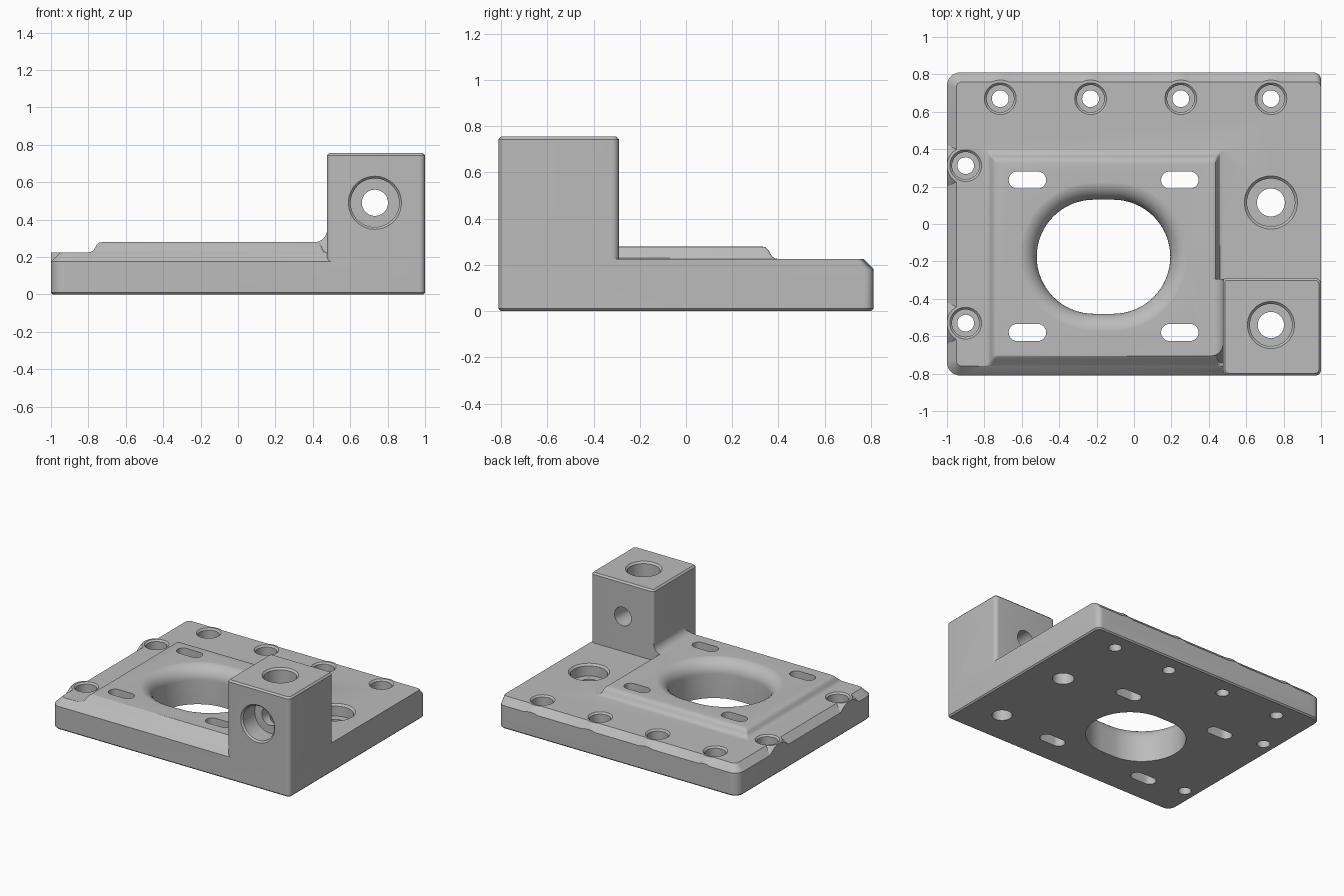
import bpy, bmesh, math
from mathutils import Matrix, Vector

cube = bpy.data.objects.get("Cube")
if cube:
    bpy.data.objects.remove(cube, do_unlink=True)

grey = bpy.data.materials.new("machined_grey")
grey.use_nodes = True
COLOUR = (0.5, 0.5, 0.5, 1)
grey.diffuse_color = COLOUR
grey.node_tree.nodes["Principled BSDF"].inputs["Base Color"].default_value = COLOUR


def loft(name, rings, matrix=Matrix()):
    """Solid through closed rings of equal point count."""
    bm = bmesh.new()
    loops = [[bm.verts.new(matrix @ Vector(p)) for p in ring] for ring in rings]
    n = len(loops[0])
    for low, high in zip(loops, loops[1:]):
        for i in range(n):
            j = (i + 1) % n
            bm.faces.new((low[i], low[j], high[j], high[i]))
    bm.faces.new(loops[0][::-1])
    bm.faces.new(loops[-1])
    bmesh.ops.recalc_face_normals(bm, faces=bm.faces)
    mesh = bpy.data.meshes.new(name)
    bm.to_mesh(mesh)
    bm.free()
    mesh.materials.append(grey)
    obj = bpy.data.objects.new(name, mesh)
    bpy.context.collection.objects.link(obj)
    return obj


def rounded(x0, x1, y0, y1, radii, z, seg=8):
    """Rounded rectangle; radii run back right, back left, front left, front right."""
    pts = []
    corners = ((x1, y1, -1, -1), (x0, y1, 1, -1), (x0, y0, 1, 1), (x1, y0, -1, 1))
    for k, ((x, y, sx, sy), r) in enumerate(zip(corners, radii)):
        for i in range(seg + 1):
            a = (k + i / seg) * math.pi / 2
            pts.append((x + sx * r + r * math.cos(a), y + sy * r + r * math.sin(a), z))
    return pts


def circle(r, z, n=48):
    return [(r * math.cos(2 * math.pi * i / n), r * math.sin(2 * math.pi * i / n), z)
            for i in range(n)]


def lathe(name, profile, place):
    return loft(name, [circle(r, z) for r, z in profile], place)


def combine(target, tool, operation):
    mod = target.modifiers.new(operation, 'BOOLEAN')
    mod.operation, mod.solver, mod.object = operation, 'EXACT', tool
    bpy.context.view_layer.objects.active = target
    bpy.ops.object.modifier_apply(modifier=mod.name)
    bpy.data.objects.remove(tool, do_unlink=True)


def stepped_hole(x, y, top, bore, rim, thru, depth):
    """Chamfered counterbore over a through hole."""
    profile = [(thru, -0.1), (thru, top - depth), (bore, top - depth),
               (bore, top - rim + bore), (rim, top), (rim, top + 0.1)]
    return lathe("hole_cutter", profile, Matrix.Translation((x, y, 0)))


W, D, TOP, SHOULDER, EDGE = 1.0, 0.81, 0.225, 0.175, 0.01
RADII = (0.04, 0.07, 0.07, 0.03)

# Base plate, chamfered on the front, left and back
inner = [r - EDGE for r in RADII]
plate = loft("mounting_plate", [
    rounded(-W + EDGE, W - EDGE, -D + EDGE, D - EDGE, inner, 0),
    rounded(-W, W, -D, D, RADII, EDGE),
    rounded(-W, W, -D, D, RADII, SHOULDER),
    rounded(-W + 0.05, W, -D + 0.05, D - 0.05, (0.03, 0.03, 0.03, 0.03), TOP)])

# Conical bosses that break through the chamfer at the screw holes
screws = [(x, 0.67) for x in (-0.715, -0.232, 0.25, 0.732)]
screws += [(-0.9, y) for y in (0.312, -0.53)]
for x, y in screws:
    boss = lathe("boss", [(0.215, 0.11), (0.1, TOP)], Matrix.Translation((x, y, 0)))
    envelope = loft("envelope", [rounded(-W, W, -D, D, RADII, z) for z in (0.02, 0.5)])
    combine(boss, envelope, 'INTERSECT')
    combine(plate, boss, 'UNION')

# Raised pad with an S-shaped edge; its front follows the chamfer slope
rings = []
for z, inset in ((0.2, 0), (TOP, 0), (0.229, 0.018), (0.238, 0.029), (0.252, 0.037),
                 (0.266, 0.045), (0.276, 0.057), (0.28, 0.075)):
    front = max(z, TOP) - 0.985
    rings.append(rounded(-0.8 + inset, 0.47 - inset * 0.6, front, 0.4 - inset,
                         (0.012,) * 4, z, 4))
combine(plate, loft("pad", rings), 'UNION')

# Upright block in the front corner
block_rings = [rounded(0.475 + i, W - i, -D + i, -0.29 - i, (0.03 - i, 0.02 - i, 0.03 - i, 0.03 - i), z)
               for i, z in ((0, 0.1), (0, 0.743), (0.012, 0.755))]
combine(plate, loft("upright_block", block_rings), 'UNION')

# Cove fillet between pad and block, cut off along the front slope
cove = [(0.5, 0.2), (0.5, 0.345), (0.476, 0.345)]
for i in range(9):
    a = i / 8 * math.pi / 2
    cove.append((0.411 + 0.065 * math.cos(a), 0.345 - 0.065 * math.sin(a)))
cove.append((0.411, 0.2))
del cove[3]
ends = [[(x, max(z, TOP) - 0.985, z) for x, z in cove], [(x, -0.295, z) for x, z in cove]]
combine(plate, loft("block_fillet", ends), 'UNION')

# Central stadium opening with a flared mouth
rings = []
flare = 0.1
steps = [(-0.1, 0)] + [(0.281 - flare * math.cos(a), flare * (1 - math.cos(math.pi / 2 - a)))
                       for a in (0,)]
for i in range(1, 11):
    a = i / 10 * math.pi / 2
    steps.append((0.181 + flare * math.sin(a), flare * (1 - math.cos(a))))
steps[1] = (0.181, 0)
steps.append((0.4, flare))
for z, grow in steps:
    r = 0.305 + grow
    rings.append(rounded(-0.163 - 0.052 - r, -0.163 + 0.052 + r, -0.175 - r, -0.175 + r,
                         (r,) * 4, z, 16))
combine(plate, loft("opening_cutter", rings), 'DIFFERENCE')

# Four adjustment slots
for x in (-0.57, 0.245):
    for y in (0.235, -0.58):
        slot = [rounded(x - 0.1, x + 0.1, y - 0.046, y + 0.046, (0.0455,) * 4, z)
                for z in (-0.1, 0.5)]
        combine(plate, loft("slot_cutter", slot), 'DIFFERENCE')

# Screw holes and the three large counterbores
for x, y in screws:
    combine(plate, stepped_hole(x, y, TOP, 0.073, 0.085, 0.045, 0.11), 'DIFFERENCE')
combine(plate, stepped_hole(0.732, 0.115, TOP, 0.128, 0.142, 0.075, 0.09), 'DIFFERENCE')
combine(plate, stepped_hole(0.732, -0.54, 0.755, 0.113, 0.126, 0.07, 0.12), 'DIFFERENCE')
cross = lathe("cross_bore_cutter",
              [(0.07, -0.65), (0.07, -0.15), (0.13, -0.15), (0.13, -0.012), (0.142, 0), (0.142, 0.1)],
              Matrix.Translation((0.732, -D, 0.49)) @ Matrix.Rotation(math.pi / 2, 4, 'X'))
combine(plate, cross, 'DIFFERENCE')

# Smooth curved surfaces, keep machined edges sharp
bpy.ops.object.select_all(action='DESELECT')
plate.select_set(True)
bpy.context.view_layer.objects.active = plate
bpy.ops.object.shade_smooth_by_angle(angle=math.radians(30))
